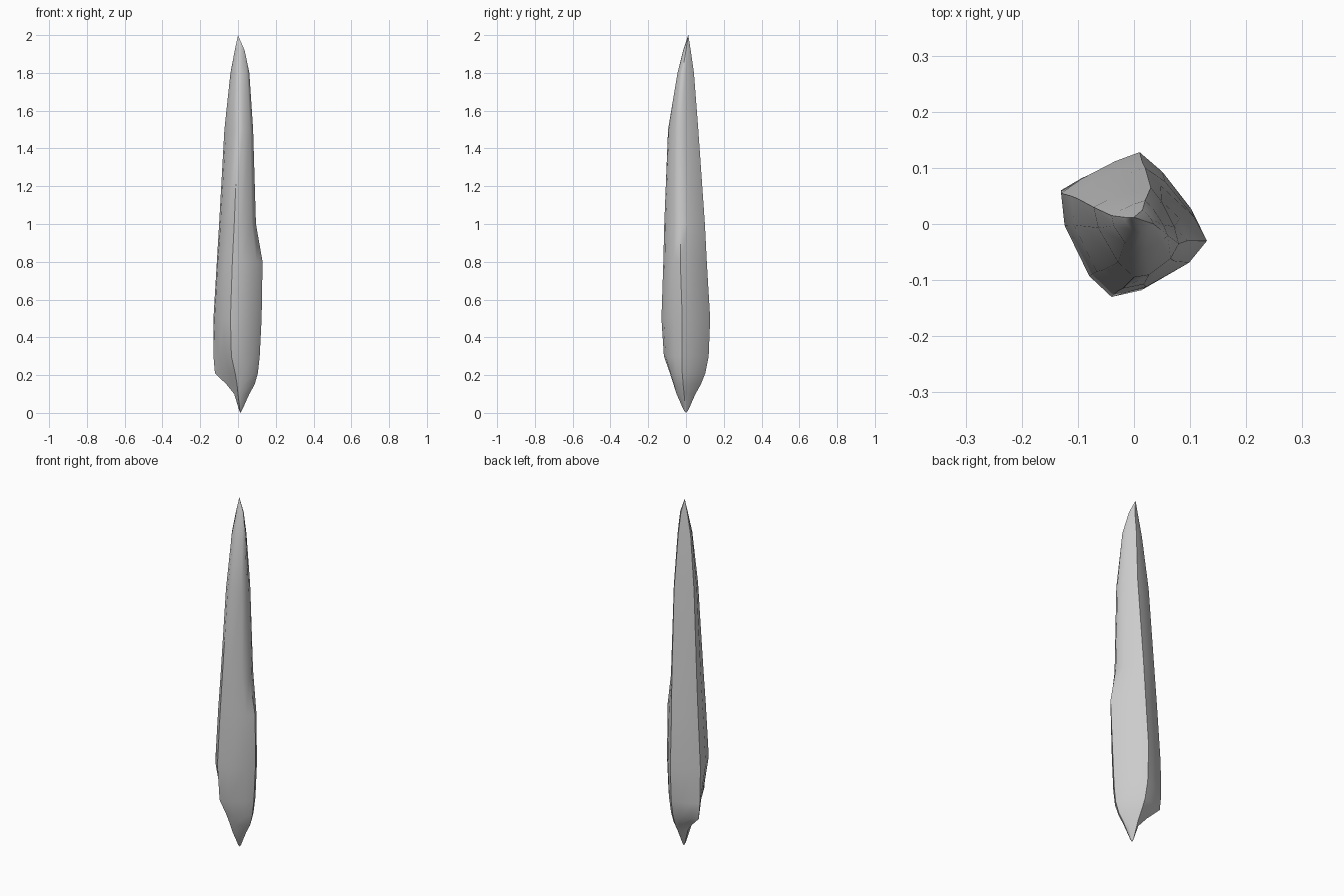
import bpy, bmesh
from mathutils import Vector

cube = bpy.data.objects.get("Cube")
if cube:
    bpy.data.objects.remove(cube, do_unlink=True)


def make_material(name, colour):
    mat = bpy.data.materials.new(name)
    mat.use_nodes = True
    mat.diffuse_color = colour
    shader = next(n for n in mat.node_tree.nodes if n.type == "BSDF_PRINCIPLED")
    shader.inputs["Base Color"].default_value = colour
    return mat


# Heights with the left, front, right and back ridge positions of the shard
stations = [
    (.1, (-.02, .01), (0, -.05), (.06, -.01), (.015, .05)),
    (.15, (-.06, .03), (-.005, -.066), (.088, -.015), (.015, .078)),
    (.21, (-.122, .058), (-.015, -.085), (.105, -.02), (.012, .102)),
    (.3, (-.13, .06), (-.035, -.117), (.115, -.02), (.01, .12)),
    (.5, (-.13, .055), (-.04, -.13), (.125, -.02), (.01, .128)),
    (.8, (-.112, .05), (-.03, -.12), (.13, -.03), (.015, .11)),
    (1, (-.1, .045), (-.02, -.115), (.095, -.03), (.02, .1)),
    (1.5, (-.072, .03), (0, -.095), (.08, -.035), (.03, .065)),
    (1.8, (-.04, .015), (0, -.045), (.06, -.02), (.02, .042)),
    (1.92, (-.017, .012), (.005, -.015), (.035, 0), (.015, .025)),
]
bulges = (1.22, 1.2, 1.12, 1.06)


def section(height, *ridges):
    """Four ridges joined by gently bulging sides, hollow at the lower front."""
    corners = [Vector((x, y, height)) for x, y in ridges]
    centre = sum(corners, Vector()) / len(corners)
    ring = []
    for i, corner in enumerate(corners):
        following = corners[(i + 1) % len(corners)]
        bulge = bulges[i]
        if i == 0 and height < .35:
            bulge = .9 if height < .25 else 1.0
        ring.append(corner)
        for t in (.3, .7):
            ring.append(centre + (corner.lerp(following, t) - centre) * bulge)
    return ring


# Skin the shard between its sections and close both pointed ends
bm = bmesh.new()
rings = [[bm.verts.new(p) for p in section(*s)] for s in stations]
foot = [bm.verts.new((.012 + (v.co.x - .012) * .2, v.co.y * .25, .015))
        for v in rings[0]]
rings.insert(0, foot)
count = len(foot)
bottom = bm.verts.new((.012, 0, 0))
tip = bm.verts.new((0, .012, 2))
for i in range(count):
    j = (i + 1) % count
    for low, high in zip(rings, rings[1:]):
        bm.faces.new((low[i], low[j], high[j], high[i]))
    bm.faces.new((bottom, foot[j], foot[i]))
    bm.faces.new((rings[-1][i], rings[-1][j], tip))
bmesh.ops.recalc_face_normals(bm, faces=bm.faces)

mesh = bpy.data.meshes.new("stone_shard")
bm.to_mesh(mesh)
bm.free()
shard = bpy.data.objects.new("stone_shard", mesh)
bpy.context.collection.objects.link(shard)
mesh.materials.append(make_material("pale_grey_stone", (.6, .6, .6, 1)))

# Smooth the skin while keeping the sharpest ridges
bpy.ops.object.select_all(action="DESELECT")
shard.select_set(True)
bpy.context.view_layer.objects.active = shard
bpy.ops.object.shade_smooth_by_angle(angle=.9)
